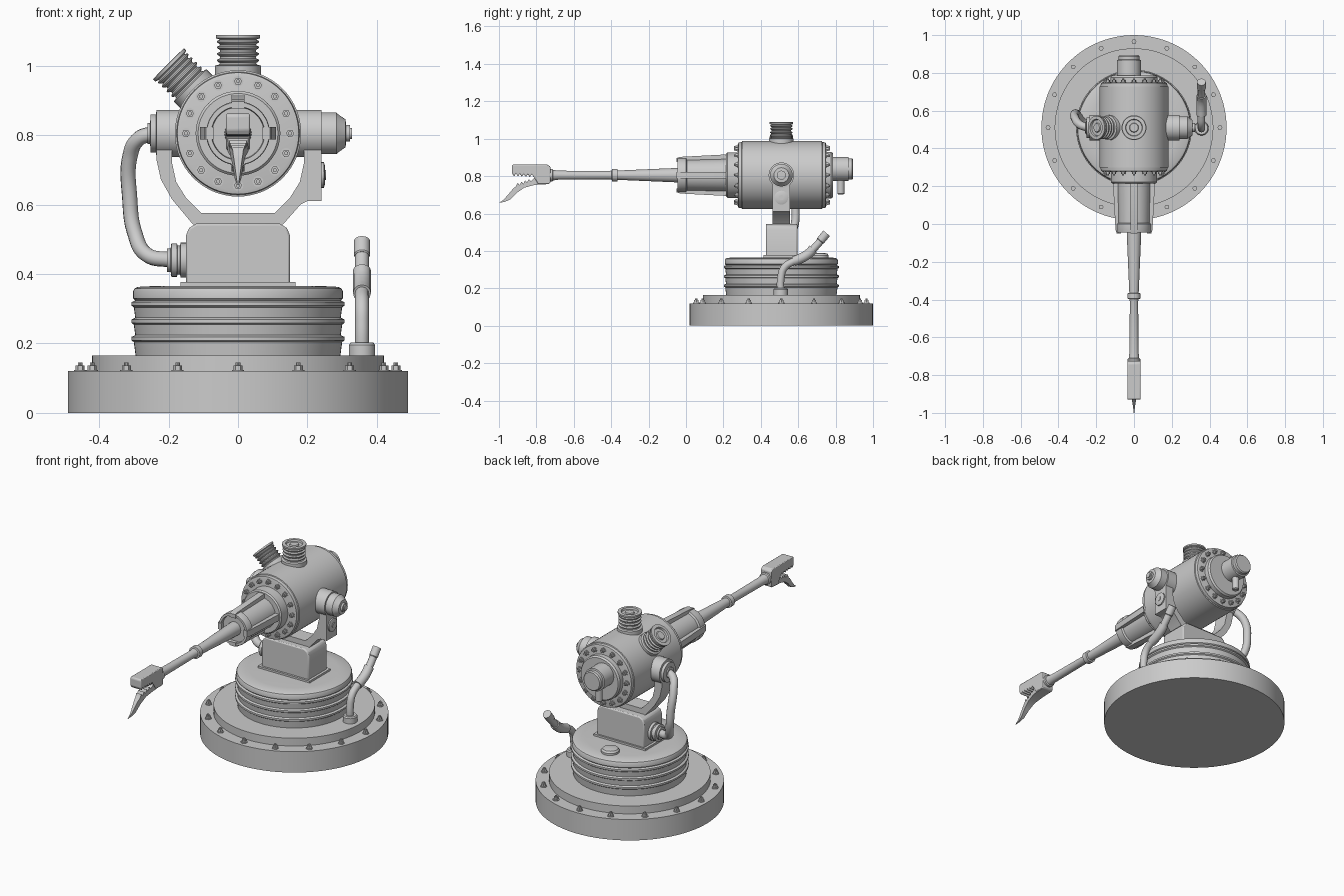
import bpy, bmesh
from math import sin, cos, pi, radians
from mathutils import Vector

if "Cube" in bpy.data.objects:
    bpy.data.objects.remove(bpy.data.objects["Cube"])

CY, AZ = 0.51, 0.805          # turret centre in y, height of the barrel axis
X, Y, Z = Vector((1, 0, 0)), Vector((0, 1, 0)), Vector((0, 0, 1))


def finish(name, bm, bevel=0, seg=2):
    bmesh.ops.recalc_face_normals(bm, faces=bm.faces)
    me = bpy.data.meshes.new(name)
    bm.to_mesh(me)
    bm.free()
    me.shade_smooth()
    me.set_sharp_from_angle(angle=radians(32))
    ob = bpy.data.objects.new(name, me)
    bpy.context.collection.objects.link(ob)
    if bevel:
        m = ob.modifiers.new("bevel", 'BEVEL')
        m.width, m.segments, m.limit_method = bevel, seg, 'ANGLE'
    return ob


def add_lathe(bm, prof, origin, axis, n):
    """Revolve (radius, height) points about an axis, with flat end caps."""
    q = axis.to_track_quat('Z', 'Y')
    rings = [[bm.verts.new(Vector(origin) + q @ Vector((r * cos(2 * pi * i / n), r * sin(2 * pi * i / n), h)))
              for i in range(n)] for r, h in prof]
    for a, b in zip(rings, rings[1:]):
        for i in range(n):
            bm.faces.new((a[i], a[(i + 1) % n], b[(i + 1) % n], b[i]))
    bm.faces.new(rings[0][::-1])
    bm.faces.new(rings[-1])


def lathe(name, prof, origin, axis, n=48):
    bm = bmesh.new()
    add_lathe(bm, prof, origin, axis, n)
    return finish(name, bm)


def bolt_ring(name, centre, axis, radius, size, count=16):
    bm = bmesh.new()
    q = axis.to_track_quat('Z', 'Y')
    for i in range(count):
        a = 2 * pi * i / count
        p = Vector(centre) + q @ Vector((radius * cos(a), radius * sin(a), 0))
        s = size
        add_lathe(bm, [(s * 1.35, -s * .3), (s * 1.35, s * .3)], p, axis, 14)
        add_lathe(bm, [(s, s * .3), (s, s * 1.3)], p, axis, 6)
        add_lathe(bm, [(s * .5, s * 1.3), (s * .5, s * 1.9)], p, axis, 10)
    return finish(name, bm)


def plate(name, pts, to3d, depth, bevel=0):
    """Extrude a 2D outline along the depth vector."""
    bm = bmesh.new()
    f = bm.faces.new([bm.verts.new(to3d(*p)) for p in pts])
    ext = bmesh.ops.extrude_face_region(bm, geom=[f])
    bmesh.ops.translate(bm, vec=depth, verts=[v for v in ext['geom'] if isinstance(v, bmesh.types.BMVert)])
    return finish(name, bm, bevel)


def box(name, x, y, z, bevel=0, seg=2):
    bm = bmesh.new()
    bmesh.ops.create_cube(bm, size=1)
    for v in bm.verts:
        v.co = [(l[0] + l[1]) / 2 + c * (l[1] - l[0]) for c, l in zip(v.co, (x, y, z))]
    return finish(name, bm, bevel, seg)


def tube(name, pts, radius):
    cu = bpy.data.curves.new(name, 'CURVE')
    cu.dimensions, cu.bevel_depth, cu.bevel_resolution = '3D', radius, 4
    cu.resolution_u, cu.use_fill_caps = 10, True
    sp = cu.splines.new('BEZIER')
    sp.bezier_points.add(len(pts) - 1)
    for b, p in zip(sp.bezier_points, pts):
        b.co = p
        b.handle_left_type = b.handle_right_type = 'AUTO'
    ob = bpy.data.objects.new(name, cu)
    bpy.context.collection.objects.link(ob)
    return ob


# base discs and ribbed drum
lathe("base_disc", [(.49, 0), (.49, .12)], (0, CY, 0), Z, 96)
lathe("base_step", [(.42, .12), (.42, .165)], (0, CY, 0), Z, 96)
drum = [(.295, .165)]
for z in (.215, .265, .315):
    drum += [(.300, z - .011), (.307, z - .006), (.307, z + .004), (.300, z + .007), (.296, z + .009)]
drum += [(.302, .33), (.302, .35), (.298, .358), (.288, .363), (.23, .366)]
lathe("drum", drum, (0, CY, 0), Z, 72)
bolt_ring("base_bolts", (0, CY, .12), Z, .455, .013)
lathe("drum_button", [(.048, .36), (.048, .376), (.04, .386), (.02, .39)], (-.02, .715, 0), Z, 32)

# pedestal
box("pedestal_plate", (-.165, .165), (.415, .605), (.36, .377))
ped = [(-.15, .37), (.15, .37), (.15, .51), (.141, .533), (.12, .545), (-.12, .545), (-.141, .533), (-.15, .51)]
plate("pedestal", ped, lambda x, z: Vector((x, .427, z)), Y * .168, .006)

# U-shaped yoke with a squared right arm
outer = [(.13, .543), (.18, .60), (.20, .61), (.24, .61), (.24, .84)]
inner = [(.19, .84), (.19, .72), (.178, .665), (.15, .62), (.105, .575)]
left_in = [(-x, z) for x, z in reversed(inner)]
left_out = [(-.235, .84), (-.235, .73), (-.222, .672), (-.19, .615), (-.13, .543)]
plate("yoke", outer + inner + left_in + left_out, lambda x, z: Vector((x, .462, z)), Y * .093)
lathe("yoke_knob", [(.037, .23), (.037, .247), (.028, .25), (.014, .251), (.014, .254)], (0, CY, .685), X, 24)

# trunnions
lathe("trunnion_right", [(.068, .15), (.068, .24), (.06, .241), (.06, .283), (.053, .291), (.04, .31),
                         (.024, .311), (.024, .322), (.016, .323), (.016, .329)], (0, CY, AZ), X)
lathe("trunnion_left", [(.068, .15), (.068, .235), (.055, .236), (.055, .252), (.03, .253), (.03, .26)],
      (0, CY, AZ), -X)

# main housing with bolted flanges
lathe("housing", [(.165, .278), (.175, .281), (.177, .298), (.182, .300), (.182, .727), (.177, .729),
                  (.175, .746), (.165, .749)], (0, 0, AZ), Y, 64)
bolt_ring("front_bolts", (0, .279, AZ), -Y, .15, .0115)
bolt_ring("rear_bolts", (0, .748, AZ), Y, .15, .0115)
lathe("front_collar", [(.115, .215), (.122, .222), (.122, .28)], (0, 0, AZ), Y)
lathe("rear_collar", [(.125, .74), (.125, .775), (.118, .785)], (0, 0, AZ), Y)

# rear cap and its hanging rod
lathe("rear_cap", [(.064, .78), (.064, .868), (.056, .87), (.056, .888), (.05, .894)], (-.027, 0, .838), Y)
lathe("rear_rod", [(.014, .702), (.019, .706), (.019, .80)], (-.027, .828, 0), Z, 20)

# ribbed vents, one upright and one leaning left
vent = [(.066, .16), (.066, .195), (.055, .198)]
for h in (.208, .227, .246, .262):
    vent += [(.052, h - .006), (.060, h), (.060, h + .004), (.052, h + .008)]
vent += [(.063, .274), (.063, .283), (.045, .284), (.042, .274), (.025, .274), (.022, .281)]
lathe("vent_top", vent, (0, CY, AZ), Z, 40)
lathe("vent_left", vent, (0, CY, AZ), Vector((-1, 0, 1)).normalized(), 40)

# barrel sleeve with four fins
lathe("sleeve", [(.05, -.03), (.075, -.03), (.077, -.046), (.09, -.046), (.092, -.04), (.092, 0), (.083, .006),
                 (.088, .22)], (0, 0, AZ), Y)
fin = [(-.05, .07), (-.05, .092), (-.03, .098), (.2, .11), (.22, .11), (.22, .07)]
for i, d in enumerate((X, Z, -X, -Z)):
    side = d.cross(Y) * .018
    plate(f"sleeve_fin_{i}", fin, lambda y, r: d * r + Y * y + Z * AZ - side, side * 2)

# barrel
lathe("barrel", [(.04, -.02), (.038, .06), (.025, .36), (.025, .365), (.034, .367), (.034, .395), (.025, .397),
                 (.022, .41), (.024, .68), (.028, .71), (.034, .714), (.034, .74)], (0, 0, AZ), -Y, 32)

# jaws: block with a toothed upper jaw, and a curved lower jaw that tapers to a claw


def teeth(y0, z0, y1, z1, n, height):
    pts = []
    for i in range(n):
        for t, h in ((i / n, 0), ((i + .5) / n, height)):
            pts.append((y0 + (y1 - y0) * t, z0 + (z1 - z0) * t + h))
    return pts + [(y1, z1)]


upper = [(-.725, .765), (-.725, .85), (-.74, .862), (-.925, .862), (-.93, .855)]
upper += teeth(-.93, .815, -.825, .81, 5, -.016) + [(-.81, .79), (-.79, .757), (-.735, .757)]
plate("upper_jaw", upper, lambda y, z: Vector((-.034, y, z)), X * .068, .004)
lower = [(-.74, .757), (-.81, .753), (-.865, .738), (-.905, .71), (-.94, .675), (-.97, .662), (-1.0, .657),
         (-.975, .674), (-.952, .70), (-.925, .732)]
lower += teeth(-.91, .745, -.83, .772, 4, .016) + [(-.81, .79), (-.76, .79)]
claw = plate("lower_jaw", lower, lambda y, z: Vector((-.030, y, z)), X * .060)
for v in claw.data.vertices:
    v.co.x *= min(1, max(.06, (v.co.y + 1.0) / .19))

# left hose from trunnion to pedestal coupling
tube("left_hose", [(-.24, CY, .805), (-.285, .525, .79), (-.312, .56, .735), (-.312, .585, .62),
                   (-.298, .575, .52), (-.262, .535, .455), (-.19, CY, .44)], .022)
lathe("hose_coupling", [(.05, .14), (.05, .165), (.042, .167), (.042, .174), (.048, .176), (.048, .192),
                        (.034, .194), (.034, .204)], (0, CY, .44), -X, 32)

# right pipe: socket, bent pipe, sleeve and nozzle
px = .357
lathe("pipe_socket", [(.038, .16), (.038, .195), (.033, .202)], (px, .507, 0), Z, 28)
tube("right_pipe", [(px, .507, .17), (px, .507, .25), (px, .525, .31), (px, .58, .347), (px, .64, .375),
                    (px, .69, .42), (px, .745, .487)], .02)
tube("pipe_sleeve", [(px, .575, .345), (px, .615, .361), (px, .655, .385), (px, .68, .41)], .026)
lathe("pipe_nozzle", [(.02, 0), (.023, .004), (.023, .055)], (px, .717, .452), Vector((0, .63, .77)), 24)
